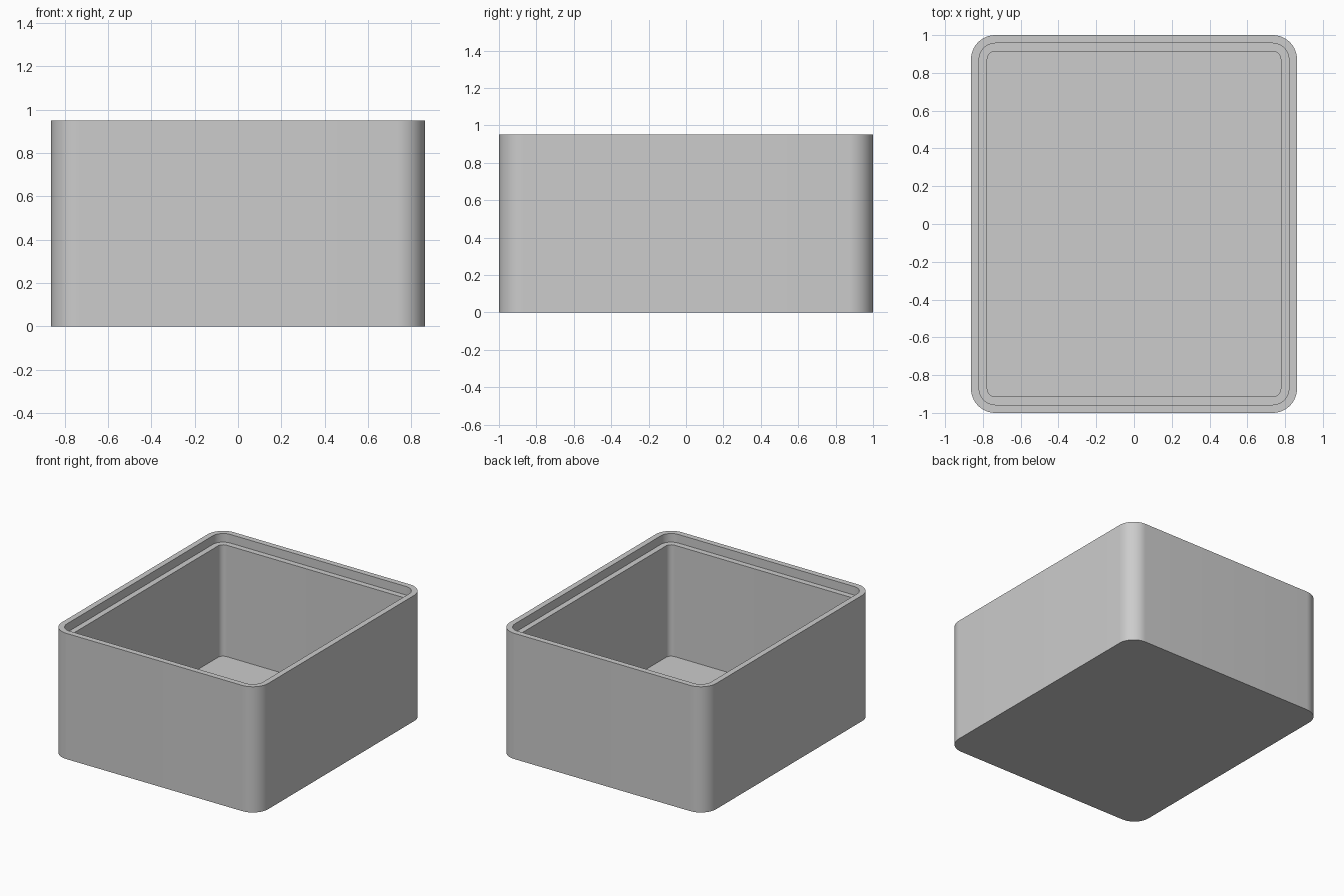
import bpy
import bmesh
from math import sin, cos, pi, radians

cube = bpy.data.objects.get("Cube")
if cube:
    bpy.data.objects.remove(cube, do_unlink=True)

HALF_X, HALF_Y, HEIGHT = 0.863, 1.0, 0.95
RADIUS = 0.129      # outer corner radius
STEP = 0.043        # lip width, ledge width and floor thickness
LEDGE_Z = HEIGHT - 0.065
SEGMENTS = 16       # per rounded corner

grey = bpy.data.materials.new("plain grey")
grey.use_nodes = True
grey.diffuse_color = (0.604, 0.604, 0.604, 1)
grey.node_tree.nodes["Principled BSDF"].inputs["Base Color"].default_value = grey.diffuse_color


def rounded_ring(bm, inset, z):
    """Rounded rectangle of vertices, concentric with the outer wall."""
    r = RADIUS - inset
    cx, cy = HALF_X - RADIUS, HALF_Y - RADIUS
    ring = []
    for quarter, (sx, sy) in enumerate(((1, 1), (-1, 1), (-1, -1), (1, -1))):
        for i in range(SEGMENTS + 1):
            a = (quarter + i / SEGMENTS) * pi / 2
            ring.append(bm.verts.new((sx * cx + r * cos(a), sy * cy + r * sin(a), z)))
    return ring


# Open box: outer wall, rim, lip, ledge, inner wall, floor
bm = bmesh.new()
profile = ((0, 0), (0, HEIGHT), (STEP, HEIGHT), (STEP, LEDGE_Z),
           (2 * STEP, LEDGE_Z), (2 * STEP, STEP))
rings = [rounded_ring(bm, inset, z) for inset, z in profile]
for low, high in zip(rings, rings[1:]):
    n = len(low)
    for i in range(n):
        j = (i + 1) % n
        bm.faces.new((low[i], low[j], high[j], high[i]))
bm.faces.new(rings[0][::-1])   # underside
bm.faces.new(rings[-1])        # inside floor
bmesh.ops.recalc_face_normals(bm, faces=bm.faces)

mesh = bpy.data.meshes.new("open_box")
bm.to_mesh(mesh)
bm.free()
mesh.materials.append(grey)
box = bpy.data.objects.new("open_box", mesh)
bpy.context.collection.objects.link(box)

bpy.ops.object.select_all(action='DESELECT')
box.select_set(True)
bpy.context.view_layer.objects.active = box
bpy.ops.object.shade_smooth_by_angle(angle=radians(30))
